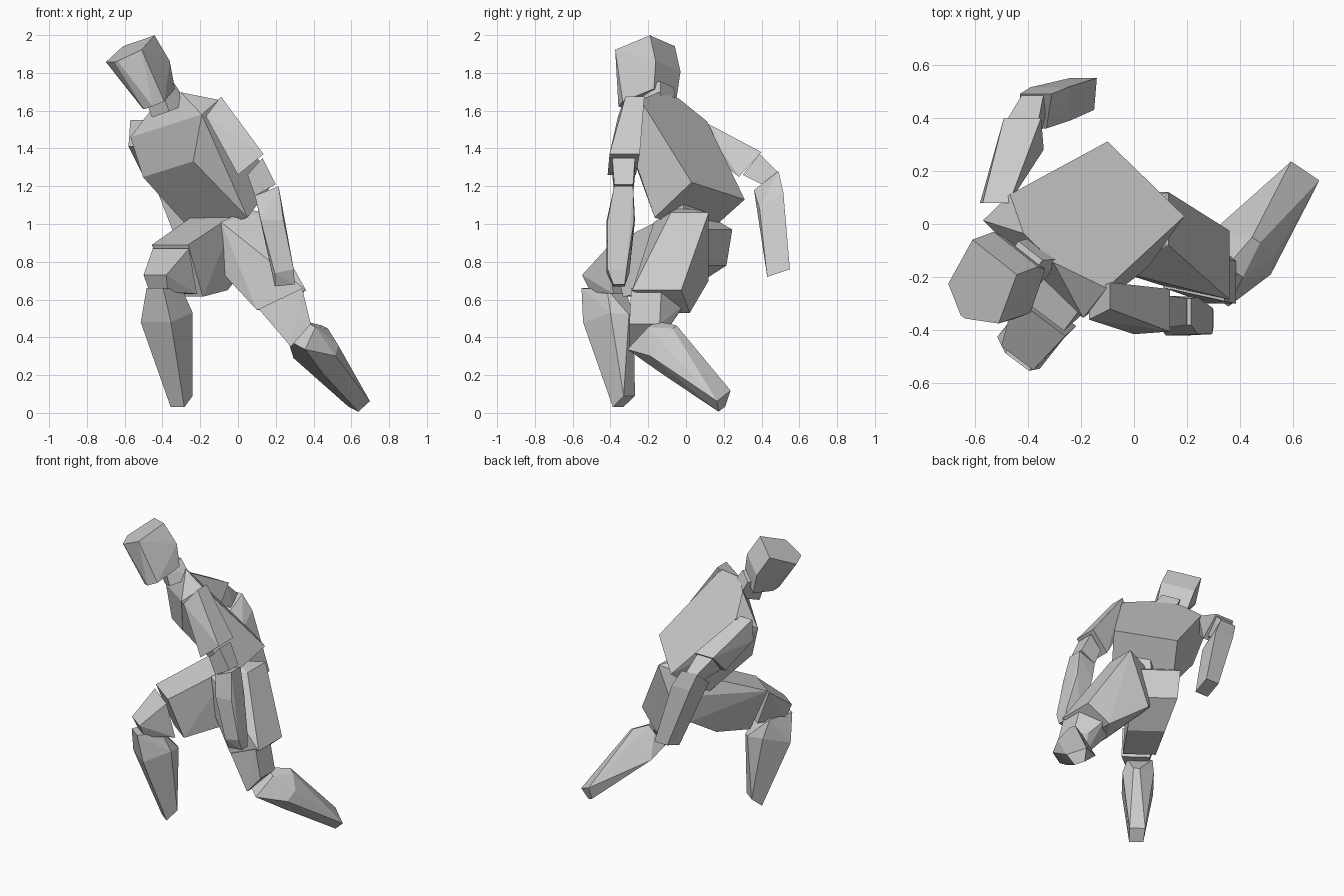
import bpy
import bmesh
import math
from mathutils import Vector

# Remove the default cube
default_cube = bpy.data.objects.get("Cube")
if default_cube:
    bpy.data.objects.remove(default_cube, do_unlink=True)

# Single plain material
clay = bpy.data.materials.new("light_grey_clay")
clay.use_nodes = True
grey = (.6, .6, .6, 1)
clay.diffuse_color = grey
clay.node_tree.nodes["Principled BSDF"].inputs["Base Color"].default_value = grey


def edge(x, y, z, half):
    """A cross edge of a block: its midpoint and half its length."""
    return Vector((x, y, z)), half


def add_block(name, side, *edges):
    """Flat-faced convex block spanned by edges that all run along one side direction."""
    direction = Vector(side).normalized()
    bm = bmesh.new()
    for middle, half in edges:
        for sign in (-1, 1):
            bm.verts.new(middle + direction * half * sign)
    hull = bmesh.ops.convex_hull(bm, input=bm.verts[:])
    unused = {g for g in hull["geom_interior"] + hull["geom_unused"]
              if isinstance(g, bmesh.types.BMVert)}
    bmesh.ops.delete(bm, geom=list(unused), context="VERTS")
    bmesh.ops.dissolve_limit(bm, angle_limit=math.radians(4),
                             verts=bm.verts[:], edges=bm.edges[:])
    bmesh.ops.recalc_face_normals(bm, faces=bm.faces[:])
    mesh = bpy.data.meshes.new(name)
    bm.to_mesh(mesh)
    bm.free()
    mesh.materials.append(clay)
    block = bpy.data.objects.new(name, mesh)
    bpy.context.collection.objects.link(block)
    return block


# Cross directions shared by the parts
torso_side = (.7, -.68, .22)
head_side = (.76, -.6, .26)
right_leg_side = (.8, -.6, 0)
left_shin_side = (.76, -.51, -.4)
along_x = (1, 0, 0)
along_y = (0, 1, 0)

# Torso, neck and head
add_block("torso", torso_side,
          edge(x=.045, y=.17, z=1.175, half=.207),
          edge(x=-.09, y=-.03, z=.99, half=.2),
          edge(x=-.37, y=-.145, z=1.29, half=.19),
          edge(x=-.285, y=-.065, z=1.6, half=.26),
          edge(x=-.38, y=-.17, z=1.52, half=.27),
          edge(x=-.36, y=-.09, z=1.68, half=.08))
add_block("neck", head_side,
          edge(x=-.46, y=-.2, z=1.72, half=.06),
          edge(x=-.39, y=-.1, z=1.74, half=.06),
          edge(x=-.41, y=-.2, z=1.58, half=.06),
          edge(x=-.32, y=-.09, z=1.62, half=.07))
add_block("head", head_side,
          edge(x=-.605, y=-.3, z=1.89, half=.125),
          edge(x=-.645, y=-.35, z=1.86, half=.01),
          edge(x=-.525, y=-.125, z=1.97, half=.11),
          edge(x=-.445, y=-.095, z=1.835, half=.11),
          edge(x=-.41, y=-.11, z=1.69, half=.1),
          edge(x=-.447, y=-.29, z=1.63, half=.075),
          edge(x=-.475, y=-.34, z=1.615, half=.03))

# Left arm, reaching down in front
add_block("left_upper_arm", along_y,
          edge(x=-.09, y=-.27, z=1.675, half=.05),
          edge(x=-.17, y=-.31, z=1.57, half=.05),
          edge(x=.135, y=-.325, z=1.37, half=.08),
          edge(x=0, y=-.34, z=1.26, half=.075))
add_block("left_elbow", along_y,
          edge(x=.13, y=-.33, z=1.35, half=.06),
          edge(x=.05, y=-.33, z=1.26, half=.06),
          edge(x=.2, y=-.33, z=1.21, half=.05),
          edge(x=.09, y=-.33, z=1.15, half=.05))
add_block("left_forearm", along_y,
          edge(x=.215, y=-.33, z=1.2, half=.05),
          edge(x=.09, y=-.33, z=1.15, half=.05),
          edge(x=.24, y=-.345, z=1.02, half=.07),
          edge(x=.12, y=-.345, z=1.02, half=.075),
          edge(x=.295, y=-.365, z=.76, half=.05),
          edge(x=.195, y=-.36, z=.74, half=.06),
          edge(x=.3, y=-.355, z=.68, half=.03),
          edge(x=.195, y=-.355, z=.67, half=.03))

# Right arm, swung to the back
add_block("right_upper_arm", along_x,
          edge(x=-.52, y=.08, z=1.55, half=.05),
          edge(x=-.53, y=.08, z=1.41, half=.05),
          edge(x=-.42, y=.4, z=1.38, half=.07),
          edge(x=-.42, y=.28, z=1.25, half=.08))
add_block("right_elbow", along_x,
          edge(x=-.42, y=.39, z=1.37, half=.06),
          edge(x=-.42, y=.3, z=1.26, half=.06),
          edge(x=-.38, y=.49, z=1.27, half=.04),
          edge(x=-.37, y=.42, z=1.2, half=.04))
add_block("right_forearm", along_x,
          edge(x=-.37, y=.49, z=1.28, half=.06),
          edge(x=-.38, y=.36, z=1.18, half=.05),
          edge(x=-.32, y=.515, z=1.17, half=.07),
          edge(x=-.3, y=.39, z=1.08, half=.06),
          edge(x=-.19, y=.55, z=.76, half=.05),
          edge(x=-.2, y=.43, z=.72, half=.05))

# Hips
add_block("pelvis", torso_side,
          edge(x=0, y=.04, z=1.1, half=.08),
          edge(x=-.06, y=-.04, z=1.03, half=.13),
          edge(x=-.01, y=.05, z=.9, half=.08),
          edge(x=-.03, y=0, z=.8, half=.08))

# Right leg, stepping forward
add_block("right_thigh", right_leg_side,
          edge(x=-.11, y=.02, z=1.06, half=.13),
          edge(x=-.06, y=.155, z=.97, half=.15),
          edge(x=-.07, y=.13, z=.78, half=.14),
          edge(x=-.15, y=-.06, z=.65, half=.12),
          edge(x=-.36, y=-.33, z=.89, half=.12),
          edge(x=-.27, y=-.27, z=.615, half=.105))
add_block("right_knee", right_leg_side,
          edge(x=-.355, y=-.35, z=.87, half=.12),
          edge(x=-.44, y=-.505, z=.73, half=.075),
          edge(x=-.42, y=-.47, z=.64, half=.06),
          edge(x=-.29, y=-.33, z=.63, half=.09))
add_block("right_shin", right_leg_side,
          edge(x=-.44, y=-.52, z=.66, half=.055),
          edge(x=-.36, y=-.37, z=.655, half=.08),
          edge(x=-.435, y=-.485, z=.48, half=.1),
          edge(x=-.32, y=-.34, z=.53, half=.1),
          edge(x=-.265, y=-.29, z=.52, half=.02),
          edge(x=-.32, y=-.36, z=.03, half=.045),
          edge(x=-.28, y=-.3, z=.09, half=.05))

# Left leg, trailing out to the side
add_block("left_thigh", along_y,
          edge(x=.13, y=.02, z=1.06, half=.1),
          edge(x=.05, y=-.01, z=1.08, half=.04),
          edge(x=-.09, y=-.06, z=1.01, half=.11),
          edge(x=-.1, y=-.05, z=.76, half=.09),
          edge(x=-.02, y=.08, z=.7, half=.04),
          edge(x=.36, y=-.155, z=.65, half=.13),
          edge(x=.1, y=-.19, z=.545, half=.04),
          edge(x=.22, y=-.01, z=.53, half=.03))
add_block("left_knee", along_y,
          edge(x=.34, y=-.21, z=.66, half=.08),
          edge(x=.11, y=-.18, z=.55, half=.06),
          edge(x=.385, y=-.22, z=.47, half=.08),
          edge(x=.23, y=-.05, z=.57, half=.04),
          edge(x=.31, y=-.12, z=.47, half=.04),
          edge(x=.28, y=-.23, z=.35, half=.07))
add_block("left_shin", left_shin_side,
          edge(x=.38, y=-.18, z=.47, half=.04),
          edge(x=.31, y=-.28, z=.36, half=.06),
          edge(x=.46, y=-.06, z=.455, half=.02),
          edge(x=.5, y=-.18, z=.31, half=.02),
          edge(x=.47, y=-.08, z=.39, half=.08),
          edge(x=.37, y=-.08, z=.25, half=.1),
          edge(x=.645, y=.2, z=.09, half=.07),
          edge(x=.61, y=.19, z=.02, half=.035))
